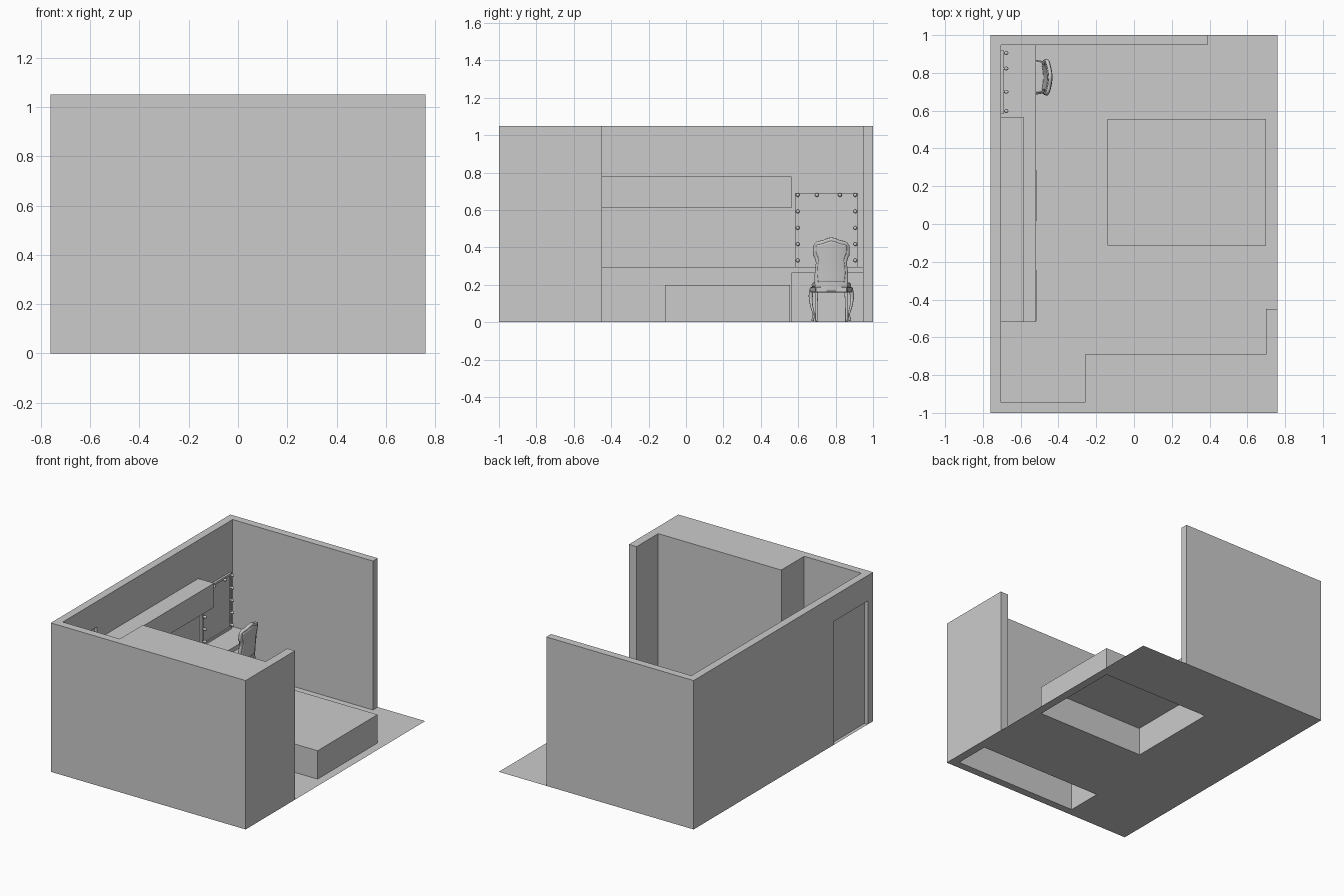
import bpy, bmesh
from mathutils import Vector

if "Cube" in bpy.data.objects:
    bpy.data.objects.remove(bpy.data.objects["Cube"])

AXES = {"x-": (-1, 0, 0), "y-": (0, -1, 0), "z-": (0, 0, -1), "x+": (1, 0, 0), "y+": (0, 1, 0), "z+": (0, 0, 1)}


def finish(name, bm):
    mesh = bpy.data.meshes.new(name)
    bm.to_mesh(mesh)
    bm.free()
    ob = bpy.data.objects.new(name, mesh)
    bpy.context.collection.objects.link(ob)
    return ob


def activate(ob):
    bpy.ops.object.select_all(action='DESELECT')
    ob.select_set(True)
    bpy.context.view_layer.objects.active = ob


def smooth(ob, angle=0.7):
    activate(ob)
    bpy.ops.object.shade_smooth_by_angle(angle=angle)


def prism(name, pts, axis, a, b, drop=()):
    """Extrude a 2D outline along x or z, leaving out sides by direction."""
    def place(p, t):
        return (t, p[0], p[1]) if axis == "x" else (p[0], p[1], t)
    bm = bmesh.new()
    face = bm.faces.new([bm.verts.new(place(p, a)) for p in pts])
    ext = bmesh.ops.extrude_face_region(bm, geom=[face], use_keep_orig=True)
    move = Vector((b - a, 0, 0) if axis == "x" else (0, 0, b - a))
    bmesh.ops.translate(bm, vec=move, verts=[g for g in ext["geom"] if isinstance(g, bmesh.types.BMVert)])
    bmesh.ops.recalc_face_normals(bm, faces=bm.faces)
    dead = [f for f in bm.faces if any(f.normal.dot(Vector(AXES[d])) > .99 for d in drop)]
    bmesh.ops.delete(bm, geom=dead, context='FACES')
    return finish(name, bm)


def box(name, x, y, z, drop=()):
    return prism(name, [(x[0], y[0]), (x[1], y[0]), (x[1], y[1]), (x[0], y[1])], "z", z[0], z[1], drop)


def lerp_table(table, t):
    for (a, va), (b, vb) in zip(table, table[1:]):
        if t <= b:
            return va + (vb - va) * (t - a) / (b - a)
    return table[-1][1]


# Floor sheet, open under the closet block and the bed platform
xs, ys = [-.76, -.26, -.14, .70, .76], [-1, -.945, -.69, -.11, .555, 1]
bm = bmesh.new()
for i in range(4):
    for j in range(5):
        cx, cy = (xs[i] + xs[i + 1]) / 2, (ys[j] + ys[j + 1]) / 2
        if (-.26 < cx < .70 and -.945 < cy < -.69) or (-.14 < cx < .70 and -.11 < cy < .555):
            continue
        bm.faces.new([bm.verts.new((xs[i + p], ys[j + q], 0)) for p, q in ((0, 0), (1, 0), (1, 1), (0, 1))])
bmesh.ops.remove_doubles(bm, verts=bm.verts, dist=1e-5)
finish("floor", bm)

# Walls with a door opening
H = 1.05
walls = prism("walls", [(-.76, -1), (.76, -1), (.76, -.45), (.70, -.45), (.70, -.945), (-.705, -.945),
                        (-.705, .947), (.39, .947), (.39, 1), (-.76, 1)], "z", 0, H)
cutter = box("door_cutter", (-.8, -.67), (-.94, -.563), (-.1, .87))
cutter.hide_render = True
mod = walls.modifiers.new("door", 'BOOLEAN')
mod.operation, mod.object, mod.solver = 'DIFFERENCE', cutter, 'EXACT'
activate(walls)
bpy.ops.object.modifier_apply(modifier="door")
bpy.data.objects.remove(cutter)
bm = bmesh.new()
bm.from_mesh(walls.data)
bmesh.ops.delete(bm, geom=[f for f in bm.faces if f.normal.z < -.9 and f.calc_center_median().z < .01], context='FACES')
bm.to_mesh(walls.data)
bm.free()
box("door_panel", (-.735, -.725), (-.94, -.563), (0, .87), ("z-",))

# Hollow closet block and bed platform
box("closet_block", (-.26, .70), (-.945, -.69), (0, H), ("z-", "y-", "x+"))
box("bed_platform", (-.14, .70), (-.113, .555), (0, .2), ("z-",))

# Counter with knee space, door panels, wall cabinet
prism("counter", [(-.52, 0), (.565, 0), (.565, .263), (.947, .263), (.947, .295), (-.52, .295)],
      "x", -.705, -.52, ("x-",))
for y in (-.513, .015):
    box("cabinet_door", (-.52, -.517), (y, y + .27), (.015, .285), ("x-",))
box("wall_cabinet", (-.705, -.582), (-.52, .565), (.61, .78), ("x-",))

# Vanity mirror with a raised frame
bm = bmesh.new()
mirror = prism("vanity_mirror", [(.583, .296), (.92, .296), (.92, .69), (.583, .69)], "x", -.705, -.69, ("x-",))
bm.from_mesh(mirror.data)
bm.normal_update()
front = [f for f in bm.faces if f.normal.x > .9]
bmesh.ops.inset_individual(bm, faces=front, thickness=.022, depth=0)
bmesh.ops.inset_individual(bm, faces=front, thickness=.0005, depth=-.008)
bm.to_mesh(mirror.data)
bm.free()

# Mirror bulbs on short sockets
bulb_mesh = None
rows = [.68, .592, .504, .417, .33]
spots = [(y, z) for y in (.598, .905) for z in rows] + [(.70, .68), (.823, .68)]
for y, z in spots:
    if bulb_mesh is None:
        bm = bmesh.new()
        ball = bmesh.ops.create_uvsphere(bm, u_segments=16, v_segments=10, radius=.01)["verts"]
        for v in ball:
            v.co = Vector((v.co.z * 1.1 + .014, v.co.x, v.co.y))
        neck = bmesh.ops.create_cone(bm, cap_ends=True, segments=16, radius1=.006, radius2=.006, depth=.01)["verts"]
        for v in neck:
            v.co = Vector((v.co.z + .003, v.co.x, v.co.y))
        ob = finish("bulb", bm)
        smooth(ob)
        bulb_mesh = ob.data
    else:
        ob = bpy.data.objects.new("bulb", bulb_mesh)
        bpy.context.collection.objects.link(ob)
    ob.location = (-.69, y, z)

# Chair backrest: waisted outline with a crest, leaning and curved
CY = .777
WIDTH = [(.165, .083), (.23, .088), (.29, .085), (.325, .080), (.35, .085), (.385, .095), (.46, .095)]
CREST = [(0, .453), (.02, .449), (.045, .438), (.075, .432), (.088, .422), (.096, .405)]


def back_sheet(name, inset, z_low, z_drop, thick):
    bm = bmesh.new()
    nu, nv, grid = 20, 24, []
    for j in range(nv + 1):
        row = []
        for i in range(nu + 1):
            u, v = i / nu * 2 - 1, j / nv
            dy = u * (lerp_table(WIDTH, .165 + v * .275) - inset)
            z = z_low + v * (lerp_table(CREST, abs(dy)) - z_drop - z_low)
            x = -.47 + .028 * max(0, (z - .165) / .29) ** 1.3 - .015 * (dy / .09) ** 2
            row.append(bm.verts.new((x, CY + dy, z)))
        grid.append(row)
    for r, s in zip(grid, grid[1:]):
        for i in range(nu):
            bm.faces.new((r[i], r[i + 1], s[i + 1], s[i]))
    ob = finish(name, bm)
    mod = ob.modifiers.new("thickness", 'SOLIDIFY')
    mod.thickness, mod.offset = thick, 0
    smooth(ob)


back_sheet("chair_back", 0, .165, 0, .018)
back_sheet("chair_back_pad", .016, .215, .018, .026)

# Chair seat rail and cushion
for name, z0, z1, grow, bev in (("chair_seat_rail", .16, .187, 0, .004), ("chair_cushion", .185, .212, -.006, .011)):
    seat = prism(name, [(-.462 + grow, CY - .082 - grow), (-.462 + grow, CY + .082 + grow),
                        (-.64 - grow, CY + .113 + grow), (-.64 - grow, CY - .113 - grow)], "z", z0, z1)
    mod = seat.modifiers.new("round", 'BEVEL')
    mod.width, mod.segments = bev, 3
    smooth(seat)

# Chair legs: curved front pair and splayed rear pair (x, side, z, radius)
FRONT = [(-.632, .104, .182, .011), (-.641, .110, .14, .011), (-.636, .106, .09, .0075),
         (-.626, .095, .04, .005), (-.63, .100, .007, .007)]
REAR = [(-.483, .078, .18, .009), (-.472, .080, .10, .007), (-.452, .080, .004, .006)]
for name, path in (("chair_front_leg", FRONT), ("chair_rear_leg", REAR)):
    for side in (-1, 1):
        cu = bpy.data.curves.new(name, 'CURVE')
        cu.dimensions, cu.bevel_depth, cu.bevel_resolution, cu.use_fill_caps = '3D', 1, 3, True
        sp = cu.splines.new('BEZIER')
        sp.bezier_points.add(len(path) - 1)
        for p, (x, dy, z, r) in zip(sp.bezier_points, path):
            p.co, p.radius = (x, CY + side * dy, z), r
            p.handle_left_type = p.handle_right_type = 'AUTO'
        bpy.context.collection.objects.link(bpy.data.objects.new(name, cu))
